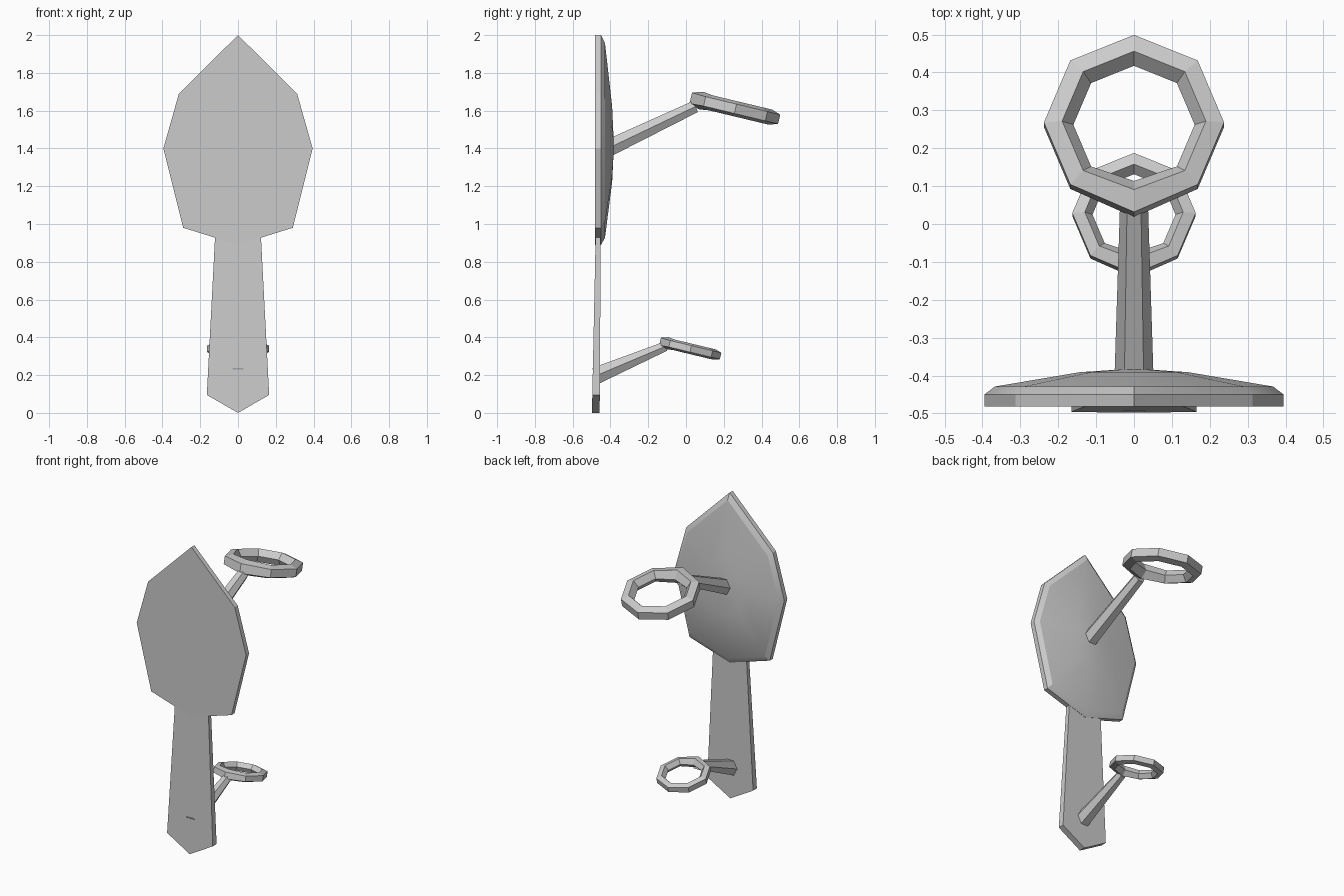
import bpy
import math
from math import cos, sin, pi

if "Cube" in bpy.data.objects:
    bpy.data.objects.remove(bpy.data.objects["Cube"])


def make_object(name, verts, faces):
    mesh = bpy.data.meshes.new(name)
    mesh.from_pydata(verts, [], faces)
    obj = bpy.data.objects.new(name, mesh)
    bpy.context.collection.objects.link(obj)
    bm_fix(mesh)
    return obj


def bm_fix(mesh):
    import bmesh
    bm = bmesh.new()
    bm.from_mesh(mesh)
    bmesh.ops.recalc_face_normals(bm, faces=bm.faces)
    bm.to_mesh(mesh)
    bm.free()


def loft(name, rings, closed=False):
    """Skin equal-sized rings; cap the ends unless the rings form a loop."""
    n, m = len(rings[0]), len(rings)
    faces = []
    for i in range(m if closed else m - 1):
        j = (i + 1) % m
        for k in range(n):
            l = (k + 1) % n
            faces.append((i * n + k, i * n + l, j * n + l, j * n + k))
    if not closed:
        faces.append(tuple(range(n)))
        faces.append(tuple(range((m - 1) * n, m * n)))
    return make_object(name, [v for r in rings for v in r], faces)


def mirrored(half):
    """Complete a half outline (x, z) across x = 0."""
    return half + [(-x, z) for x, z in reversed(half) if x > 0]


# Back plate: flat front, bevelled rim, gently domed rear
outline = mirrored([(0, 2.0), (0.313, 1.69), (0.395, 1.4), (0.29, 0.98), (0, 0.89)])
MID = 1.41
levels = [(1.0, -0.481), (1.0, -0.45), (0.93, -0.429), (0.36, -0.391), (0.02, -0.382)]
plate = loft("back_plate",
             [[(x * s, y, MID + (z - MID) * s) for x, z in outline] for s, y in levels])
bpy.context.view_layer.objects.active = plate
plate.select_set(True)
bpy.ops.object.shade_smooth_by_angle(angle=math.radians(25))
plate.select_set(False)

# Stem: tapered board leaning slightly towards the rear at the top
stem = mirrored([(0, 0.0), (0.165, 0.095), (0.118, 1.0)])
stem = [p for p in stem]
loft("stem", [[(x, -0.498 + 0.021 * z, z) for x, z in stem],
              [(x, -0.457 + 0.006 * z, z) for x, z in stem]])


# Six-sided tapered arm running in the y-z plane
def arm(name, start, end, r0, r1):
    a = math.atan2(end[1] - start[1], end[0] - start[0])
    rings = []
    for (y, z), r in ((start, r0), (end, r1)):
        rings.append([(r * cos(k * pi / 3),
                       y - r * sin(k * pi / 3) * sin(a),
                       z + r * sin(k * pi / 3) * cos(a)) for k in range(6)])
    loft(name, rings)


# Eight-sided tilted hoop with a five-sided section, thicker at the arm joint
def hoop(name, cy, cz, radius, r, tilt=math.radians(13.5)):
    rings = []
    for i in range(8):
        t = -pi / 2 + i * pi / 4
        s = r * (1.17 if i == 0 else 1.0)
        ring = []
        for k in range(5):
            p = pi / 5 + k * 2 * pi / 5
            d, h = radius + s * cos(p), s * sin(p)
            u = d * sin(t)
            ring.append((d * cos(t),
                         cy + u * cos(tilt) + h * sin(tilt),
                         cz - u * sin(tilt) + h * cos(tilt)))
        rings.append(ring)
    loft(name, rings, closed=True)


arm("upper_arm", (-0.45, 1.383), (0.05, 1.622), 0.053, 0.037)
arm("lower_arm", (-0.479, 0.196), (-0.11, 0.352), 0.052, 0.029)
hoop("upper_hoop", 0.262, 1.61, 0.203, 0.043)
hoop("lower_hoop", 0.025, 0.339, 0.139, 0.0295)
